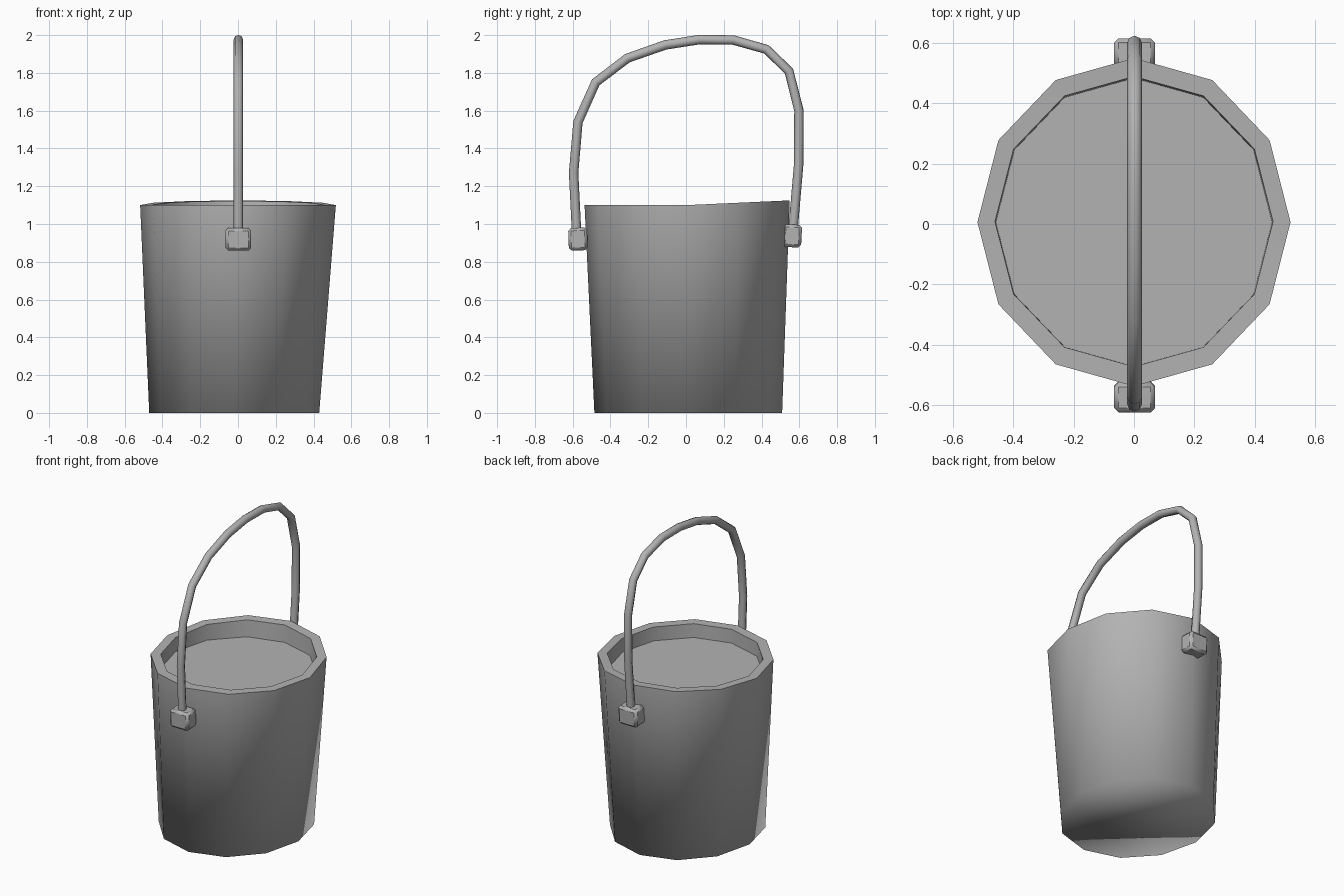
import bpy, bmesh, math
from mathutils import Vector, Matrix

if "Cube" in bpy.data.objects:
    bpy.data.objects.remove(bpy.data.objects["Cube"])

SIDES = 12

# Dark grey metal
grey = bpy.data.materials.new("dark_grey")
grey.diffuse_color = (0.45, 0.45, 0.45, 1)
grey.use_nodes = True
grey.node_tree.nodes["Principled BSDF"].inputs["Base Color"].default_value = grey.diffuse_color


def finish(name, bm, angle):
    bmesh.ops.recalc_face_normals(bm, faces=bm.faces)
    me = bpy.data.meshes.new(name)
    bm.to_mesh(me)
    bm.free()
    me.materials.append(grey)
    ob = bpy.data.objects.new(name, me)
    bpy.context.collection.objects.link(ob)
    bpy.ops.object.select_all(action='DESELECT')
    ob.select_set(True)
    bpy.context.view_layer.objects.active = ob
    bpy.ops.object.shade_smooth_by_angle(angle=math.radians(angle))
    return ob


def ring(bm, cx, cy, rx, ry, z, lift=0.0):
    """Twelve-sided ring; the back half rises by lift."""
    verts = []
    for i in range(SIDES):
        a = math.tau * i / SIDES
        s = math.sin(a)
        verts.append(bm.verts.new((cx + rx * math.cos(a), cy + ry * s, z + lift * max(0, s))))
    return verts


def bridge(bm, a, b):
    n = len(a)
    for i in range(n):
        bm.faces.new((a[i], a[(i + 1) % n], b[(i + 1) % n], b[i]))


# Bucket: base, tapered wall, rim, inner lip and the filled surface
bm = bmesh.new()
rings = [
    ring(bm, -0.02, 0.012, 0.45, 0.497, 0.0),
    ring(bm, 0.0, 0.006, 0.518, 0.543, 1.10, 0.025),
    ring(bm, 0.0, 0.008, 0.46, 0.48, 1.10, 0.022),
    ring(bm, 0.0, 0.006, 0.457, 0.477, 1.01),
]
for lower, upper in zip(rings, rings[1:]):
    bridge(bm, lower, upper)
bm.faces.new(rings[0])
bm.faces.new(rings[-1])
bucket = finish("bucket", bm, 40)

# The base edge is shaded smoothly into the wall
me = bucket.data
for e in me.edges:
    if all(me.vertices[v].co.z < 0.01 for v in e.vertices):
        e.use_edge_sharp = False

# Handle: round bar swept along an uneven arch in the y-z plane
path = [(-0.578, 0.93), (-0.595, 1.27), (-0.572, 1.54), (-0.478, 1.75),
        (-0.31, 1.878), (-0.11, 1.948), (0.07, 1.976), (0.25, 1.974),
        (0.425, 1.925), (0.545, 1.81), (0.598, 1.60), (0.596, 1.31), (0.565, 0.95)]
pts = [Vector((0.002, y, z)) for y, z in path]
bm = bmesh.new()
loops = []
for i, p in enumerate(pts):
    d_in = (p - pts[max(i - 1, 0)]).normalized()
    d_out = (pts[min(i + 1, len(pts) - 1)] - p).normalized()
    tangent = (d_in + d_out).normalized()
    side = Vector((1, 0, 0))
    normal = tangent.cross(side)
    loops.append([bm.verts.new(p + 0.025 * (side * math.cos(math.tau * k / 8)
                                            + normal * math.sin(math.tau * k / 8)))
                  for k in range(8)])
for a, b in zip(loops, loops[1:]):
    bridge(bm, a, b)
bm.faces.new(loops[0])
bm.faces.new(loops[-1])
finish("handle", bm, 50)

# Handle lugs: small bevelled blocks on the front and back walls
for name, y, z, tilt in (("front_lug", -0.572, 0.92, 2), ("back_lug", 0.562, 0.937, -3)):
    bm = bmesh.new()
    bmesh.ops.create_cube(bm, size=1.0)
    bmesh.ops.scale(bm, vec=(0.136, 0.1, 0.12), verts=bm.verts)
    bmesh.ops.bevel(bm, geom=bm.edges[:], offset=0.015, segments=1, profile=0.5, affect='EDGES')
    bm.transform(Matrix.Translation((0.002, y, z)) @ Matrix.Rotation(math.radians(tilt), 4, 'X'))
    finish(name, bm, 40)
